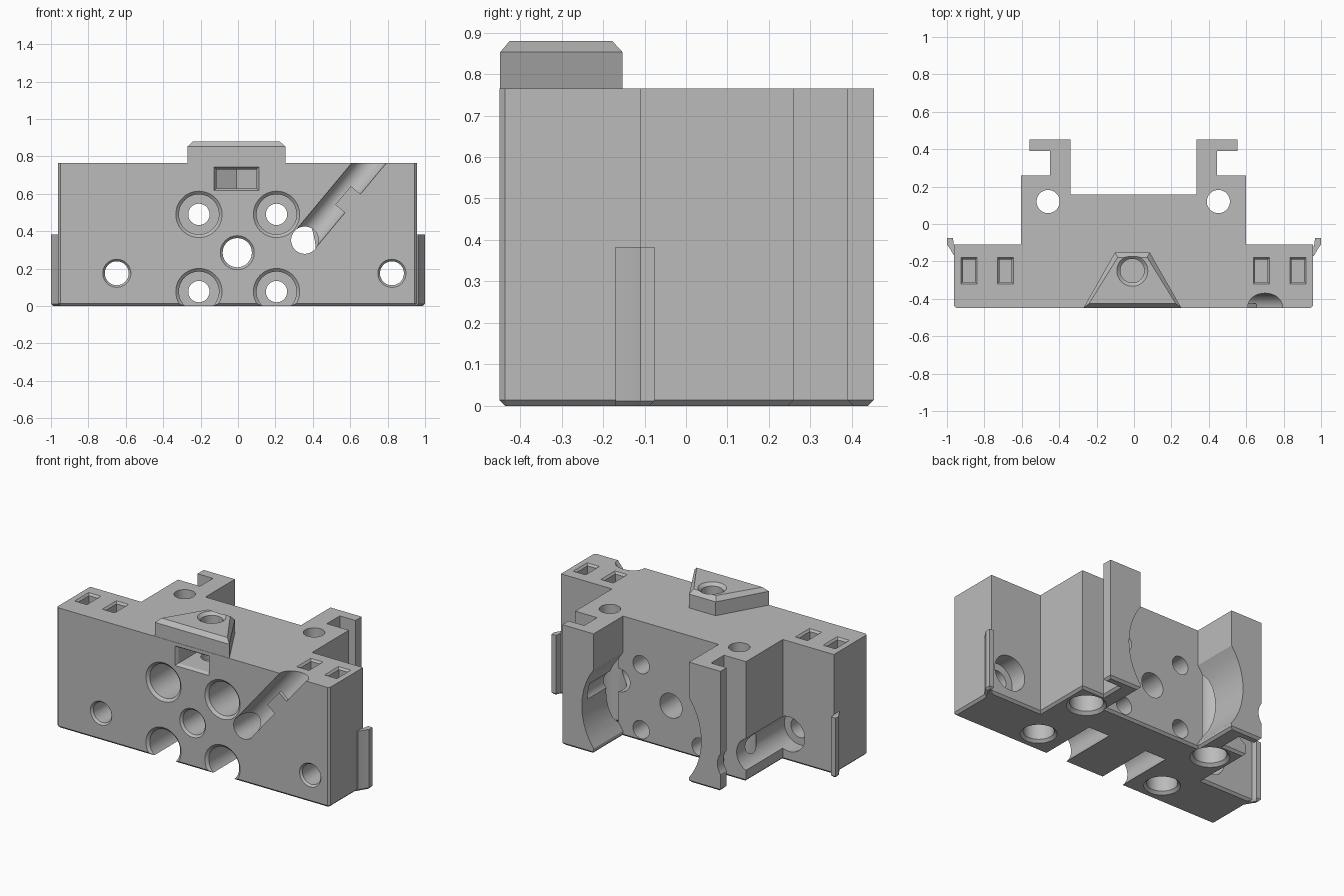
import bpy, bmesh, math
from mathutils import Vector

if "Cube" in bpy.data.objects:
    bpy.data.objects.remove(bpy.data.objects["Cube"])

grey = bpy.data.materials.new("plain grey")
grey.diffuse_color = (0.5, 0.5, 0.5, 1)
grey.use_nodes = True
grey.node_tree.nodes["Principled BSDF"].inputs["Base Color"].default_value = grey.diffuse_color
CX = -0.003                                   # mirror axis of the body


def loft(name, rings):
    """Closed solid through a list of equal-length point rings."""
    bm = bmesh.new()
    vs = [[bm.verts.new(p) for p in r] for r in rings]
    n = len(rings[0])
    for a, b in zip(vs, vs[1:]):
        for i in range(n):
            j = (i + 1) % n
            bm.faces.new((a[i], a[j], b[j], b[i]))
    bm.faces.new(vs[0][::-1])
    bm.faces.new(vs[-1])
    bmesh.ops.recalc_face_normals(bm, faces=bm.faces)
    me = bpy.data.meshes.new(name)
    bm.to_mesh(me)
    bm.free()
    me.materials.append(grey)
    ob = bpy.data.objects.new(name, me)
    bpy.context.collection.objects.link(ob)
    return ob


def prism(name, pts, z0, z1):
    return loft(name, [[(x, y, z) for x, y in pts] for z in (z0, z1)])


def lathe(name, origin, axis, steps, n=48):
    """Round solid; steps = (distance along axis, radius)."""
    o, d = Vector(origin), Vector(axis).normalized()
    u = d.orthogonal().normalized()
    w = d.cross(u)
    ang = [2 * math.pi * i / n for i in range(n)]
    return loft(name, [[o + d * t + (u * math.cos(a) + w * math.sin(a)) * r
                        for a in ang] for t, r in steps])


def y_hole(x, z, steps):
    return lathe("hole_cutter", (x, 0, z), (0, 1, 0), steps)


def z_hole(x, y, steps):
    return lathe("hole_cutter", (x, y, 0), (0, 0, 1), steps)


def bevel(ob, test, width):
    bm = bmesh.new()
    bm.from_mesh(ob.data)
    edges = [e for e in bm.edges if test(e.verts[0].co, e.verts[1].co)]
    bmesh.ops.bevel(bm, geom=edges, offset=width, segments=1, affect='EDGES')
    bm.to_mesh(ob.data)
    bm.free()


def combine(target, tool, op):
    m = target.modifiers.new("bool", 'BOOLEAN')
    m.operation, m.solver, m.object = op, 'EXACT', tool
    bpy.context.view_layer.objects.active = target
    bpy.ops.object.modifier_apply(modifier=m.name)
    bpy.data.objects.remove(tool, do_unlink=True)


def cut(tool):
    combine(body, tool, 'DIFFERENCE')


# Body: front plate, middle block, two rear towers with hooked flanges
right = [(0.957, -0.45), (0.957, -0.11), (0.598, -0.11), (0.598, 0.26),
         (0.443, 0.26), (0.443, 0.39), (0.553, 0.39), (0.553, 0.453),
         (0.333, 0.453), (0.333, 0.157)]
left = [(2 * CX - x, y) for x, y in reversed(right)]
body = prism("carriage_body", right + left, 0, 0.765)
bevel(body, lambda a, b: abs(a.z - b.z) > 0.5 and a.y < -0.44, 0.013)
bevel(body, lambda a, b: a.z < 0.001 and b.z < 0.001, 0.014)

# Dovetail lug on top
base = [(-0.27, -0.448), (0.253, -0.448), (0.085, -0.153), (-0.102, -0.153)]
lip = [(-0.24, -0.425), (0.223, -0.425), (0.07, -0.178), (-0.087, -0.178)]
lug = loft("lug", [[(x, y, z) for x, y in p] for p, z in
                   ((base, 0.7), (base, 0.853), (lip, 0.88))])
combine(body, lug, 'UNION')

# Side fins
fin = [(0.94, -0.17), (0.962, -0.17), (0.985, -0.13), (1.0, -0.11),
       (1.0, -0.076), (0.968, -0.076), (0.962, -0.12), (0.94, -0.12)]
for s in (1, -1):
    f = prism("fin", [(s * x, y) for x, y in fin], 0, 0.383)
    bevel(f, lambda a, b: a.z < 0.001 and b.z < 0.001 and abs(a.x + b.x) > 1.93, 0.012)
    combine(body, f, 'UNION')

# Round recess between the towers
cut(y_hole(-0.004, 0.285, [(0.158, 0.42), (0.6, 0.42)]))

# Counterbored screw holes around the centre bore
for x in (-0.209, 0.206):
    for z in (0.49, 0.077):
        cut(y_hole(x, z, [(-0.47, 0.125), (-0.451, 0.125), (-0.435, 0.107), (-0.06, 0.107),
                          (-0.06, 0.057), (0.3, 0.057)]))
cut(y_hole(-0.004, 0.285, [(-0.47, 0.092), (-0.451, 0.092), (-0.437, 0.078), (0.3, 0.078)]))

# Mounting holes in the outer plate, wide at the back
for x in (-0.648, 0.823):
    cut(y_hole(x, 0.175, [(-0.47, 0.076), (-0.451, 0.076), (-0.437, 0.064), (-0.22, 0.064),
                          (-0.22, 0.11), (0.5, 0.11)]))

# Rod holes through the block and blind sockets below
for x in (-0.459, 0.451):
    cut(z_hole(x, 0.12, [(-0.02, 0.114), (0, 0.114), (0.018, 0.096), (0.6, 0.096),
                         (0.6, 0.062), (0.8, 0.062)]))
    cut(z_hole(x, -0.3, [(-0.02, 0.105), (0, 0.105), (0.016, 0.088), (0.25, 0.088)]))

# Nut slot in the front with a pointed end, and the screw hole above it
cut(prism("slot_cutter", [(-0.115, -0.47), (0.1, -0.47), (0.1, -0.19),
                          (-0.008, -0.125), (-0.115, -0.19)], 0.629, 0.73))
cut(loft("slot_flare", [[(-0.008 + sx * a, y, 0.68 + sz * b) for sx, sz in
                         ((-1, -1), (1, -1), (1, 1), (-1, 1))]
                        for y, a, b in ((-0.46, 0.126, 0.069), (-0.43, 0.106, 0.049))]))
cut(z_hole(-0.009, -0.25, [(0.58, 0.064), (0.862, 0.064), (0.882, 0.085), (0.9, 0.085)]))

# Rectangular pockets in the top
for x in (-0.882, -0.687, 0.681, 0.876):
    cut(loft("pocket_cutter", [[(x + sx * a, -0.25 + sy * b, z) for sx, sy in
                                ((-1, -1), (1, -1), (1, 1), (-1, 1))]
                               for z, a, b in ((0.45, 0.033, 0.06), (0.752, 0.033, 0.06),
                                               (0.766, 0.044, 0.071), (0.79, 0.044, 0.071))]))

# Diagonal cable channel ending in a through hole, with a retaining tab
p, d = Vector((0.357, 0, 0.352)), Vector((0.64, 0, 0.768))
n = Vector((0.768, 0, -0.64))


def slab(name, t0, t1, s0, s1, y0, y1):
    q = [(t0, s0), (t1, s0), (t1, s1), (t0, s1)]
    return loft(name, [[p + d * t + n * s + Vector((0, y, 0)) for t, s in q]
                       for y in (y0, y1)])


cut(lathe("channel_cutter", p + Vector((0, -0.441, 0)), d, [(0, 0.071), (0.75, 0.071)]))
cut(slab("channel_mouth", 0, 0.75, -0.071, 0.071, -0.48, -0.441))
cut(y_hole(p.x, p.z, [(-0.47, 0.073), (0.4, 0.073)]))
combine(body, slab("tab", 0.25, 0.38, 0.004, 0.085, -0.449, -0.425), 'UNION')

# Smooth bores, sharp edges
body.select_set(True)
bpy.context.view_layer.objects.active = body
bpy.ops.object.shade_smooth_by_angle(angle=math.radians(25))
